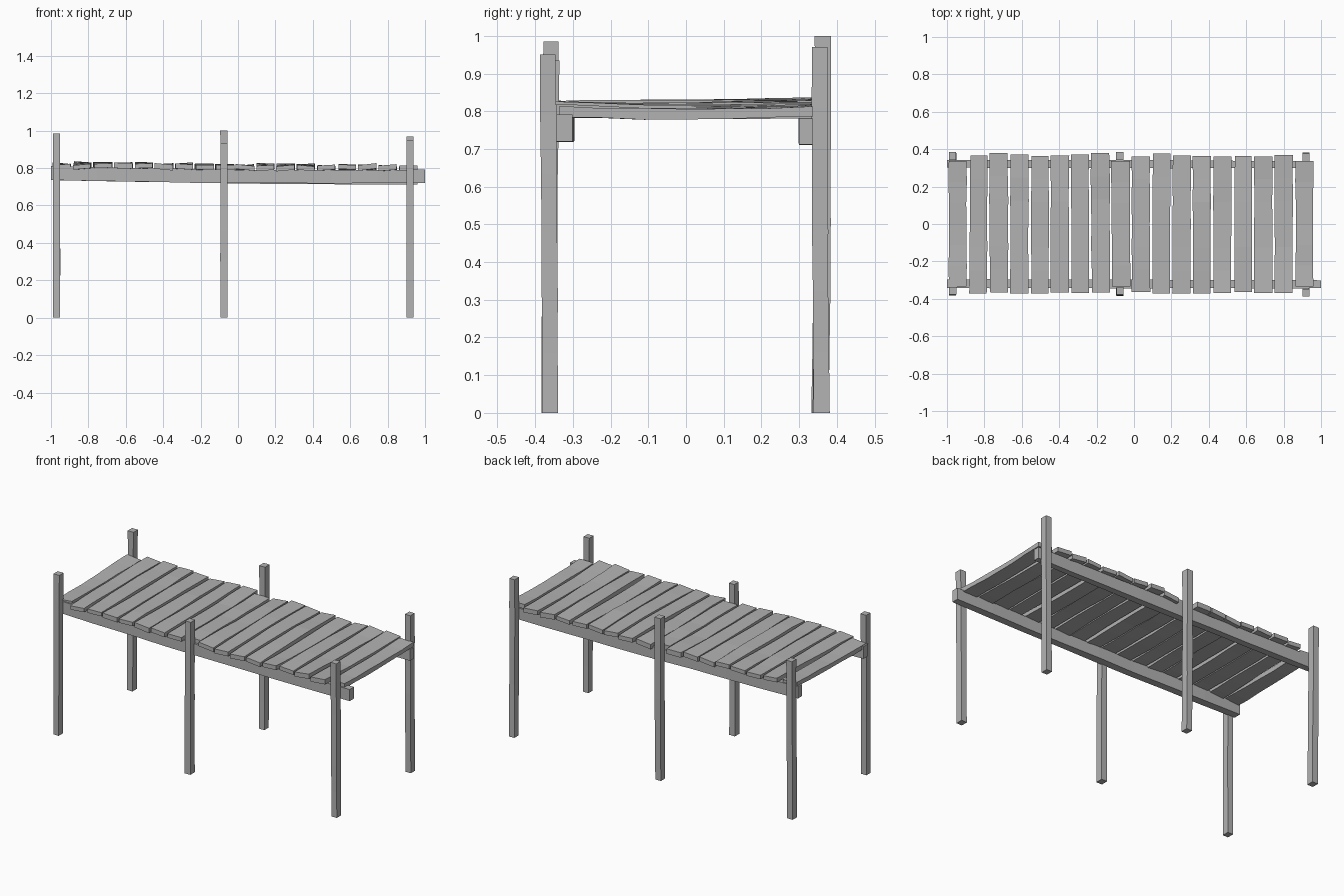
import bpy, bmesh, math, random
from mathutils import Vector

random.seed(7)
cube = bpy.data.objects.get("Cube")
if cube:
    bpy.data.objects.remove(cube, do_unlink=True)

wood = bpy.data.materials.new("grey_wood")
wood.use_nodes = True
grey = (0.45, 0.45, 0.45, 1)
wood.diffuse_color = grey
bsdf = wood.node_tree.nodes["Principled BSDF"]
bsdf.inputs["Base Color"].default_value = grey
bsdf.inputs["Roughness"].default_value = 0.9


def jitter(amount):
    return random.uniform(-amount, amount)


def timber(name, start, end, u, v, bow, steps=5, wobble=0.002, twist=0.0):
    """Rough-sawn bar from start to end; u and v are half-size vectors across it."""
    start, end, u, v, bow = map(Vector, (start, end, u, v, bow))
    bm = bmesh.new()
    rings = []
    for i in range(steps + 1):
        t = i / steps
        centre = start.lerp(end, t) + bow * math.sin(math.pi * t)
        lean = v.normalized() * twist * (2 * t - 1)
        su, sv = 1 + jitter(wobble) / u.length, 1 + jitter(wobble) / v.length
        ring = []
        for a, b in ((-1, -1), (1, -1), (1, 1), (-1, 1)):
            ring.append(bm.verts.new(centre + u * a * su + v * b * sv + lean * a))
        rings.append(ring)
    for low, high in zip(rings, rings[1:]):
        for k in range(4):
            n = (k + 1) % 4
            bm.faces.new((low[k], low[n], high[n], high[k]))
    bm.faces.new(rings[0][::-1])
    bm.faces.new(rings[-1])
    bmesh.ops.recalc_face_normals(bm, faces=bm.faces)
    mesh = bpy.data.meshes.new(name)
    bm.to_mesh(mesh)
    bm.free()
    mesh.materials.append(wood)
    obj = bpy.data.objects.new(name, mesh)
    bpy.context.collection.objects.link(obj)
    return obj


# Posts: name, x, foot y, top y, height
posts = (
    ("front_right_post", -0.97, -0.362, -0.358, 0.985),
    ("front_middle_post", -0.075, -0.362, -0.357, 0.935),
    ("front_left_post", 0.92, -0.36, -0.367, 0.95),
    ("back_right_post", -0.97, 0.354, 0.363, 0.975),
    ("back_middle_post", -0.075, 0.357, 0.363, 1.0),
    ("back_left_post", 0.92, 0.36, 0.355, 0.97),
)
for name, x, foot, top, height in posts:
    timber(name, (x, foot, 0), (x, top, height), (0.019, 0, 0), (0, 0.021, 0),
           (0, jitter(0.004), 0), steps=6, wobble=0.001)

# Long beams under the deck, sagging slightly
timber("front_beam", (-1, -0.319, 0.774), (1, -0.322, 0.756),
       (0, 0.023, 0), (0, 0, 0.036), (0, 0, -0.009), steps=8)
timber("back_beam", (-1, 0.322, 0.772), (0.96, 0.318, 0.746),
       (0, 0.02, 0), (0, 0, 0.036), (0, 0, -0.004), steps=8)

# Deck planks, shortened where they meet the posts
count = 18
for i in range(count):
    t = i / (count - 1)
    x = -0.94 + 1.848 * t
    short = i in (0, 8, count - 1)
    front = -0.335 if short else -0.368 + jitter(0.004)
    back = 0.337 if short else 0.37 + jitter(0.01)
    z_front = 0.81 - 0.008 * t + jitter(0.005)
    z_back = 0.818 - 0.022 * t + jitter(0.005)
    half = 0.048 + jitter(0.002)
    timber(f"deck_plank_{i + 1}", (x + jitter(0.003), front, z_front),
           (x + jitter(0.003), back, z_back), (half, 0, 0), (0, 0, 0.0135),
           (0, 0, jitter(0.007)), steps=6, twist=jitter(0.006))
